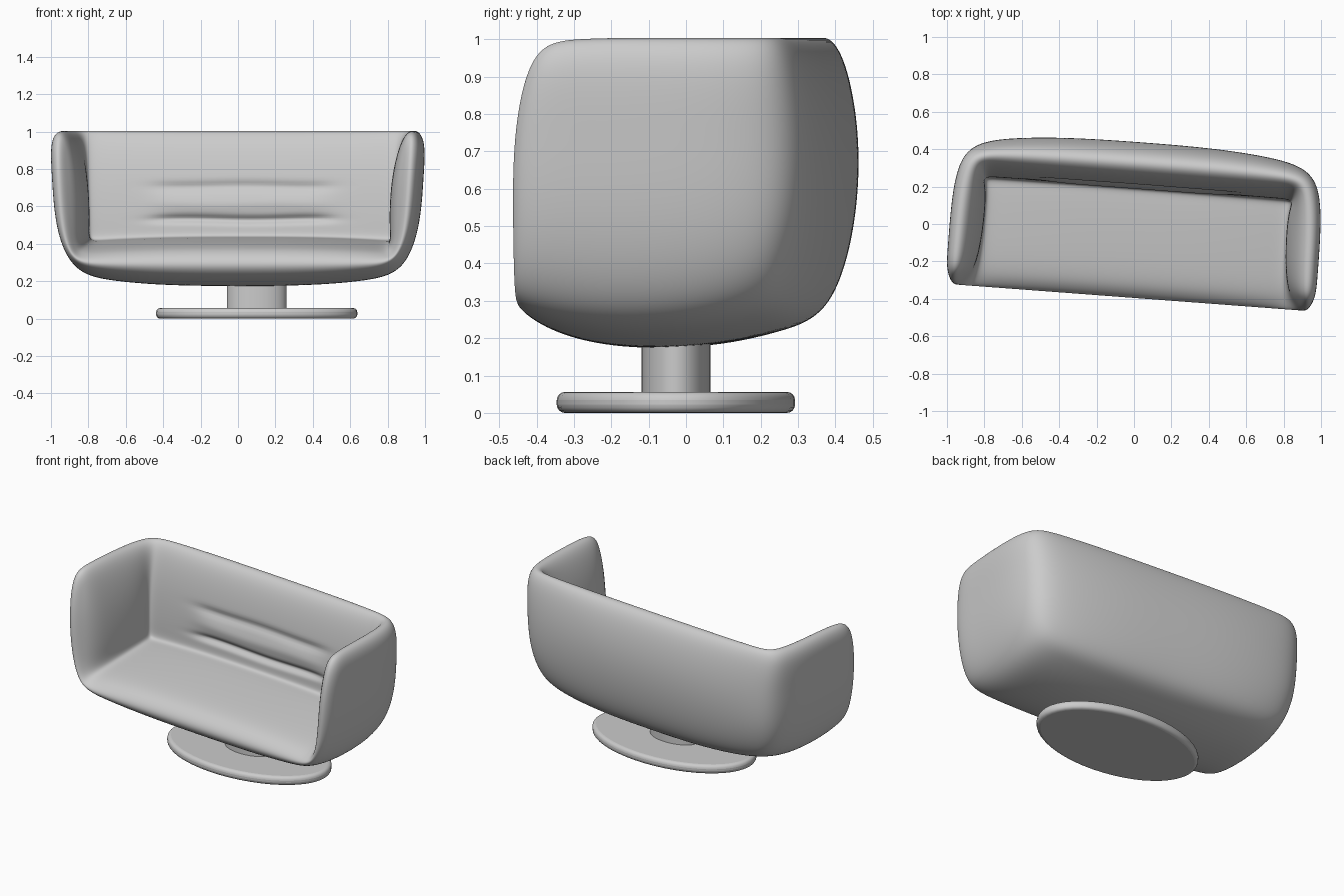
import bpy, bmesh, math
from mathutils import Vector

if "Cube" in bpy.data.objects:
    bpy.data.objects.remove(bpy.data.objects["Cube"])

# control levels: u across, v front to back, w seat to rim
OUT_U = [-1, -0.78, -0.42, 0, 0.42, 0.78, 1]
IN_U = [-1, -0.9, -0.5, 0, 0.5, 0.9, 1]
NI, NJ, NK = 7, 5, 4


def outer(i, j, k):
    u = OUT_U[i]
    half = [0.89, 0.97, 0.985, 1.0][k] * [1, 1, 1, 0.98, 0.92][j]
    y = [-0.36, -0.19, 0.06, 0.24, [0.37, 0.435, 0.445, 0.395][k]][j]
    if j == 4:
        y -= [0.06, 0.075, 0.075, 0.05][k] * u ** 4
    z = [0, 0.5, 0.75, 0.965][k]
    if k == 0:
        z = [0.22, 0.17, 0.173, 0.215, 0.26][j] + (0.055 if j == 0 else 0.075) * u ** 4
    if j == 0 and k == 3:
        y, z = -0.31, 0.945
    return Vector((u * half, y, z))


def inner(i, j, k):
    u = IN_U[i]
    half = [[0.86, 0.83, 0.82, 0.82, 0.83],
            [0.88, 0.82, 0.80, 0.81, 0.83],
            [0.895, 0.83, 0.81, 0.82, 0.84],
            [0.905, 0.88, 0.87, 0.86, 0.85]][k][j]
    y = [-0.36, -0.27, 0.0, 0.14, [0.195, 0.19, 0.205, 0.255][k]][j]
    z = [0, 0.5, 0.75, 0.965][k]
    if k == 0:
        z = [0.36, 0.395, 0.425, 0.435, 0.435][j] - 0.025 * u ** 4
    if j == 0 and k == 3:
        y, z = -0.31, 0.945
    return Vector((u * half, y, z))


def surface_quads():
    for i in range(NI - 1):
        for j in range(NJ - 1):
            yield (i, j, 0), (i + 1, j, 0), (i + 1, j + 1, 0), (i, j + 1, 0)
        for k in range(NK - 1):
            yield (i, 4, k), (i + 1, 4, k), (i + 1, 4, k + 1), (i, 4, k + 1)
    for i in (0, NI - 1):
        for j in range(NJ - 1):
            for k in range(NK - 1):
                yield (i, j, k), (i, j + 1, k), (i, j + 1, k + 1), (i, j, k + 1)


# shell: outer skin, inner padding and a rolled rim joining them
bm = bmesh.new()
skins = []
quads = list(surface_quads())
for shape in (outer, inner):
    verts = {p: bm.verts.new(shape(*p)) for p in {p for q in quads for p in q}}
    for q in quads:
        bm.faces.new([verts[p] for p in q])
    skins.append(verts)

loop = [(0, 0, k) for k in range(3, 0, -1)] + [(i, 0, 0) for i in range(NI)]
loop += [(6, 0, k) for k in range(1, NK)] + [(6, j, 3) for j in range(1, NJ)]
loop += [(i, 4, 3) for i in range(5, -1, -1)] + [(0, j, 3) for j in (3, 2, 1)]
rim = {}
for p in loop:
    push = Vector((0, -0.052 if p[1] == 0 else 0, 0.058 if p[2] == 3 else 0))
    rim[p] = bm.verts.new((skins[0][p].co + skins[1][p].co) / 2 + push)
for a, b in zip(loop, loop[1:] + loop[:1]):
    for s in skins:
        bm.faces.new((s[a], s[b], rim[b], rim[a]))
bmesh.ops.recalc_face_normals(bm, faces=bm.faces)
mesh = bpy.data.meshes.new("sofa_shell")
bm.to_mesh(mesh)
bm.free()
shell = bpy.data.objects.new("sofa_shell", mesh)
bpy.context.collection.objects.link(shell)
bpy.context.view_layer.objects.active = shell
shell.select_set(True)
sub = shell.modifiers.new("smooth", 'SUBSURF')
sub.levels = sub.render_levels = 4
bpy.ops.object.modifier_apply(modifier="smooth")

# soft horizontal folds in the backrest padding
for v in shell.data.vertices:
    x, y, z = v.co
    if 0.12 < y < 0.29 and z > 0.45:
        fade = 1 / (1 + math.exp((abs(x) - 0.46) / 0.04))
        for height, depth, width in ((0.53, 0.025, 0.02), (0.705, 0.016, 0.025), (0.615, -0.01, 0.04)):
            wave = 0.003 * math.sin(9 * x + 20 * height)
            v.co.y += fade * depth * math.exp(-((z - height - wave) / width) ** 2)
for p in shell.data.polygons:
    p.use_smooth = True
shell.location = (0.008, 0.0, 0)
shell.rotation_euler.z = math.radians(-4.3)


# oval pedestal
def oval(name, rx, ry, z0, z1, bevel):
    bpy.ops.mesh.primitive_cylinder_add(vertices=48, radius=1, depth=1, location=(0.10, -0.027, (z0 + z1) / 2))
    ob = bpy.context.object
    ob.name = name
    ob.scale = (rx, ry, z1 - z0)
    bpy.ops.object.transform_apply(location=False, rotation=False, scale=True)
    if bevel:
        mod = ob.modifiers.new("rounded", 'BEVEL')
        mod.width, mod.segments = bevel, 4
    bpy.ops.object.shade_smooth_by_angle(angle=math.radians(40))
    return ob


oval("base_plate", 0.538, 0.319, 0.0, 0.056, 0.022)
oval("pedestal_column", 0.16, 0.092, 0.05, 0.26, 0)
